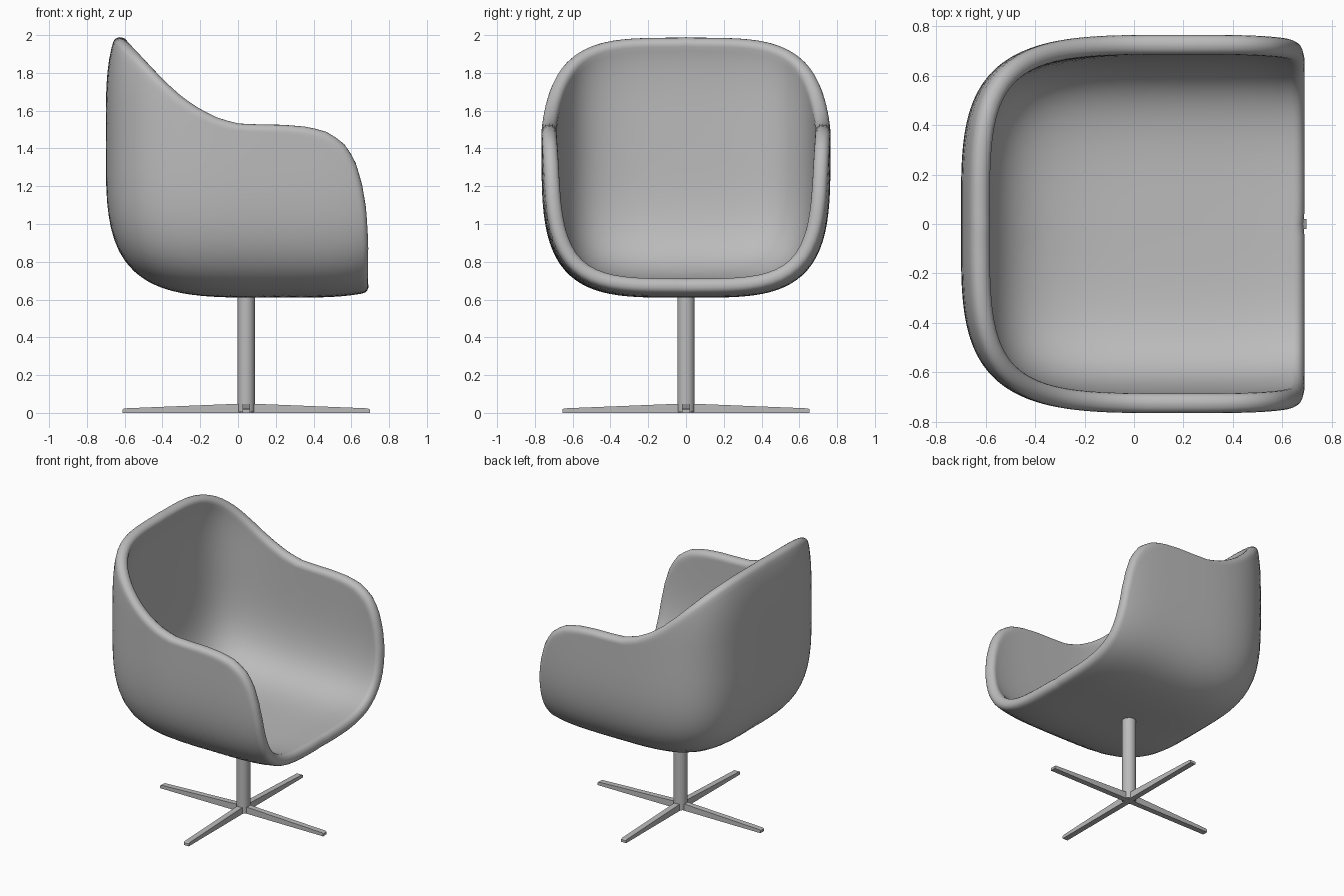
import bpy, bmesh, math
from mathutils import Vector

if "Cube" in bpy.data.objects:
    bpy.data.objects.remove(bpy.data.objects["Cube"])

grey = bpy.data.materials.new("plain grey")
grey.diffuse_color = (0.5, 0.5, 0.5, 1)
grey.use_nodes = True
grey.node_tree.nodes["Principled BSDF"].inputs["Base Color"].default_value = grey.diffuse_color


def make_object(name, bm):
    bmesh.ops.recalc_face_normals(bm, faces=bm.faces[:])
    mesh = bpy.data.meshes.new(name)
    bm.to_mesh(mesh)
    bm.free()
    mesh.materials.append(grey)
    ob = bpy.data.objects.new(name, mesh)
    bpy.context.collection.objects.link(ob)
    return ob


def smooth(ob, angle):
    bpy.ops.object.select_all(action='DESELECT')
    bpy.context.view_layer.objects.active = ob
    ob.select_set(True)
    bpy.ops.object.shade_smooth_by_angle(angle=math.radians(angle))


# Shell: a rounded-box body trimmed by a side profile
CENTRE = Vector((0.2, 0, 1.45))
BACK, FRONT, SIDE, DOWN, POWER = 0.9, 0.85, 0.765, 0.84, 3.8
THICK = 0.08
PROFILE = [(-0.66, 2.005), (-0.6, 1.945), (-0.5, 1.85), (-0.4, 1.755), (-0.3, 1.67),
           (-0.2, 1.605), (-0.1, 1.558), (0, 1.532), (0.12, 1.527), (0.25, 1.525),
           (0.38, 1.513), (0.48, 1.485), (0.56, 1.43), (0.62, 1.345), (0.66, 1.22),
           (0.685, 1.08), (0.697, 0.9), (0.697, 0.75), (0.697, 0.63)]


def body_sum(d):
    u = abs(d.x) / (FRONT if d.x > 0 else BACK)
    return u ** POWER + abs(d.y / SIDE) ** POWER + abs(d.z / DOWN) ** POWER


def on_body(d):
    return CENTRE + d * body_sum(d) ** (-1 / POWER)


def rim_half(steps=100):
    """Profile points moved out sideways to the body surface."""
    pts = []
    for (x0, z0), (x1, z1) in zip(PROFILE, PROFILE[1:]):
        for i in range(steps):
            t = i / steps
            d = Vector((x0 + (x1 - x0) * t, 0, z0 + (z1 - z0) * t)) - CENTRE
            d.y = SIDE * max(0, 1 - body_sum(d)) ** (1 / POWER)
            pts.append(d)
    pts[0].y = 0
    pts.append(Vector((PROFILE[-1][0], 0, PROFILE[-1][1])) - CENTRE)
    return pts


def resample(pts, count):
    lengths = [0]
    for a, b in zip(pts, pts[1:]):
        lengths.append(lengths[-1] + (b - a).length)
    out, k = [], 0
    for i in range(count + 1):
        s = lengths[-1] * i / count
        while k < len(pts) - 2 and lengths[k + 1] < s:
            k += 1
        span = max(lengths[k + 1] - lengths[k], 1e-9)
        out.append(pts[k].lerp(pts[k + 1], (s - lengths[k]) / span))
    return out


half = resample(rim_half(), 56)
rim = half + [Vector((p.x, -p.y, p.z)) for p in half[-2:0:-1]]
pole = Vector((-0.6, 0, -0.8))
RINGS = 24
bm = bmesh.new()
tip = bm.verts.new(on_body(pole))
rings = []
for r in range(1, RINGS + 1):
    rings.append([bm.verts.new(on_body(pole.slerp(p.normalized(), r / RINGS))) for p in rim])
n = len(rim)
for j in range(n):
    k = (j + 1) % n
    bm.faces.new((tip, rings[0][j], rings[0][k]))
    for a, b in zip(rings, rings[1:]):
        bm.faces.new((a[j], b[j], b[k], a[k]))
shell = make_object("seat_shell", bm)
# make the faces point outward so the thickness grows inward
if shell.data.polygons[0].normal.dot(pole) < 0:
    shell.data.flip_normals()
solid = shell.modifiers.new("thickness", 'SOLIDIFY')
solid.thickness, solid.offset = THICK, -1
round_rim = shell.modifiers.new("round rim", 'BEVEL')
round_rim.width, round_rim.segments = 0.036, 4
round_rim.limit_method, round_rim.angle_limit = 'ANGLE', math.radians(50)
round_rim.use_clamp_overlap = False
smooth(shell, 60)

# Post
POST_X = 0.043
bm = bmesh.new()
bmesh.ops.create_cone(bm, cap_ends=True, segments=24, radius1=0.046, radius2=0.046, depth=0.635)
bmesh.ops.translate(bm, vec=(POST_X, 0, 0.3225), verts=bm.verts[:])
smooth(make_object("post", bm), 40)

# Four tapered feet with chamfered tips
SECTION = [(0, 0), (0.655, 0), (0.655, 0.018), (0.645, 0.024), (0, 0.05)]
for i, name in enumerate(("front", "left", "back", "right")):
    bm = bmesh.new()
    face = bm.faces.new([bm.verts.new((x, -0.02, z)) for x, z in SECTION])
    side = bmesh.ops.extrude_face_region(bm, geom=[face])
    bmesh.ops.translate(bm, vec=(0, 0.04, 0),
                        verts=[v for v in side["geom"] if isinstance(v, bmesh.types.BMVert)])
    foot = make_object(name + "_foot", bm)
    foot.location.x = POST_X
    foot.rotation_euler.z = i * math.pi / 2
